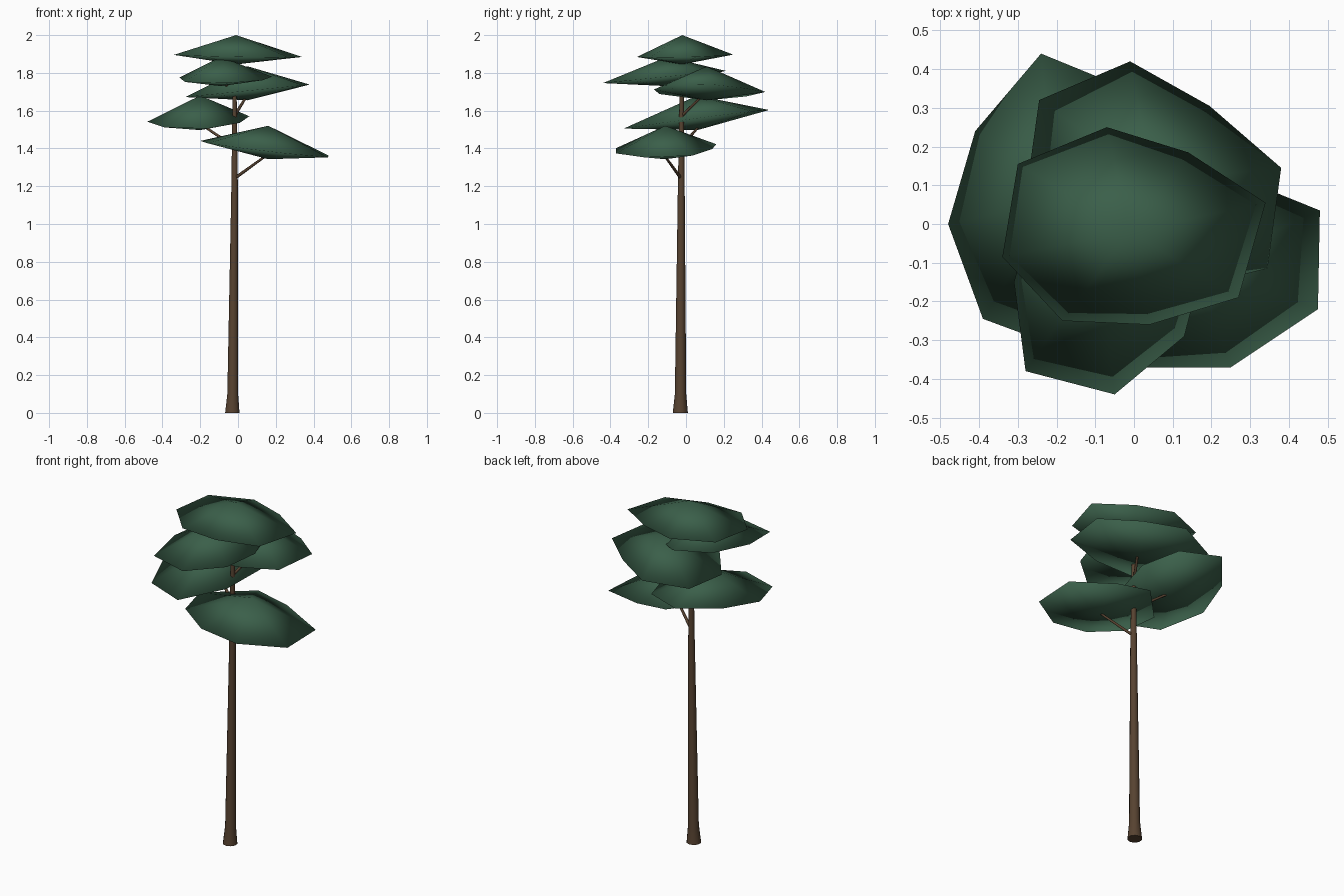
import bpy
import bmesh
from mathutils import Vector

default_cube = bpy.data.objects.get("Cube")
if default_cube:
    bpy.data.objects.remove(default_cube, do_unlink=True)


def make_material(name, colour):
    material = bpy.data.materials.new(name)
    material.use_nodes = True
    material.diffuse_color = colour
    material.node_tree.nodes["Principled BSDF"].inputs["Base Color"].default_value = colour
    return material


leaf_green = make_material("leaf green", (0.043, 0.115, 0.068, 1))
bark_brown = make_material("bark brown", (0.095, 0.055, 0.03, 1))


def finish_object(name, bm, material):
    """Turn the bmesh into a smooth shaded object of one colour."""
    bmesh.ops.recalc_face_normals(bm, faces=bm.faces[:])
    for face in bm.faces:
        face.smooth = len(face.verts) <= 4
    mesh = bpy.data.meshes.new(name)
    bm.to_mesh(mesh)
    bm.free()
    mesh.materials.append(material)
    part = bpy.data.objects.new(name, mesh)
    bpy.context.scene.collection.objects.link(part)
    return part


def make_canopy(name, apex, base_height, rim_height, slope, outline):
    """Shallow double cone on a tilted, uneven eight-sided rim."""
    bm = bmesh.new()
    centre = Vector(apex)
    top = bm.verts.new(centre)
    bottom = bm.verts.new((centre.x, centre.y, base_height))
    rim = []
    for x, y in outline:
        tilt = slope[0] * (x - centre.x) + slope[1] * (y - centre.y)
        rim.append(bm.verts.new((x, y, rim_height + tilt)))
    for here, following in zip(rim, rim[1:] + rim[:1]):
        bm.faces.new((here, following, top))
        bm.faces.new((following, here, bottom))
    finish_object(name, bm, leaf_green)


def make_limb(name, path, radii, sides):
    """Tapered round limb with closed ends through the path points."""
    bm = bmesh.new()
    points = [Vector(p) for p in path]
    turn = (points[-1] - points[0]).to_track_quat("Z", "Y")
    rings = []
    for point, radius in zip(points, radii):
        ring = bmesh.ops.create_circle(bm, segments=sides, radius=radius)["verts"]
        for vert in ring:
            offset = vert.co.copy()
            # Standing limbs keep level rings, branches follow their direction
            vert.co = point + (offset if len(points) > 2 else turn @ offset)
        rings.append(ring)
    for low, high in zip(rings, rings[1:]):
        for i in range(sides):
            j = (i + 1) % sides
            bm.faces.new((low[i], low[j], high[j], high[i]))
    bm.faces.new(rings[0])
    bm.faces.new(rings[-1])
    finish_object(name, bm, bark_brown)


# Trunk with a flared foot
make_limb("trunk",
          [(-.03, -.03, 0), (-.028, -.029, .1), (-.018, -.025, 1.2), (-.018, -.022, 1.87)],
          [.04, .03, .018, .009], 10)

# Branches reaching up into the canopies
branches = {
    "lowest_branch": ((-.02, -.025, 1.24), (.16, -.12, 1.37)),
    "low_branch": ((-.02, -.025, 1.41), (-.2, .08, 1.53)),
    "middle_branch": ((-.02, -.025, 1.57), (.06, .11, 1.7)),
    "high_branch": ((-.02, -.025, 1.68), (-.09, -.1, 1.77)),
}
for name, ends in branches.items():
    make_limb(name, ends, (.009, .006), 6)

# Canopies from the crown downwards
make_canopy("crown_canopy", (-.01, -.02, 2), 1.845, 1.89, (-.02, .02),
            [(-.07, .25), (-.3, .155), (-.34, -.085), (-.185, -.25),
             (.04, -.26), (.27, -.19), (.34, .055), (.14, .185)])
make_canopy("high_canopy", (-.09, -.1, 1.885), 1.73, 1.78, (0, .1),
            [(-.28, -.38), (-.05, -.44), (.13, -.29), (.18, -.1),
             (.12, .1), (-.06, .21), (-.24, .1), (-.31, -.15)])
make_canopy("middle_canopy", (.05, .11, 1.835), 1.655, 1.705, (.1, 0),
            [(-.28, .07), (-.245, .32), (-.01, .42), (.195, .305),
             (.38, .145), (.345, -.115), (.12, -.17), (-.12, -.14)])
make_canopy("low_canopy", (-.2, .06, 1.68), 1.497, 1.555, (.02, .13),
            [(-.48, 0), (-.41, .24), (-.24, .44), (-.02, .35),
             (.06, .14), (.01, -.12), (-.16, -.33), (-.39, -.245)])
make_canopy("lowest_canopy", (.16, -.11, 1.52), 1.343, 1.395, (-.12, .04),
            [(.48, .035), (.475, -.22), (.25, -.37), (.02, -.37),
             (-.16, -.26), (-.2, -.07), (.02, .16), (.22, .14)])
